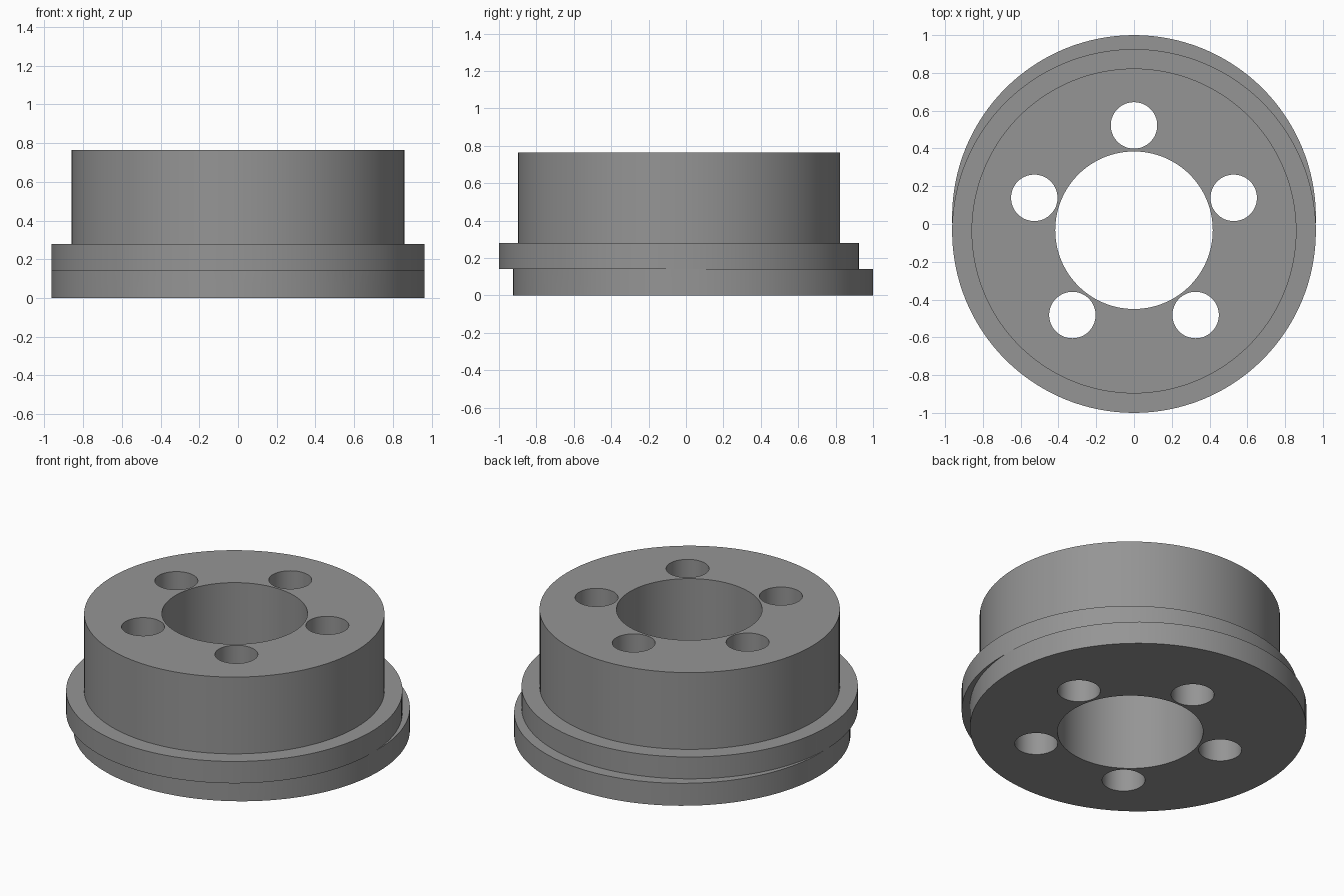
import bpy, bmesh, math

if "Cube" in bpy.data.objects:
    bpy.data.objects.remove(bpy.data.objects["Cube"])

OFF = 0.037          # the two flanges are shifted apart by this much each way
R_FLANGE, R_BOSS, R_BORE, R_BOLT = 0.963, 0.86, 0.417, 0.123
Z_STEP, Z_FLANGE, Z_TOP = 0.142, 0.28, 0.765

grey = bpy.data.materials.new("steel_grey")
grey.diffuse_color = (0.3, 0.3, 0.3, 1)
grey.use_nodes = True
grey.node_tree.nodes["Principled BSDF"].inputs["Base Color"].default_value = grey.diffuse_color


def lathe(name, profile, x=0, y=0, n=128):
    """Solid of revolution from (radius, height) points, closed with end caps."""
    bm = bmesh.new()
    rings = [[bm.verts.new((x + r * math.cos(2 * math.pi * i / n),
                            y + r * math.sin(2 * math.pi * i / n), z))
              for i in range(n)] for r, z in profile]
    for a, b in zip(rings, rings[1:]):
        for i in range(n):
            j = (i + 1) % n
            bm.faces.new((a[i], a[j], b[j], b[i]))
    bm.faces.new(rings[0][::-1])
    bm.faces.new(rings[-1])
    mesh = bpy.data.meshes.new(name)
    bm.to_mesh(mesh)
    bm.free()
    mesh.materials.append(grey)
    obj = bpy.data.objects.new(name, mesh)
    bpy.context.collection.objects.link(obj)
    return obj


def combine(target, tool, operation):
    """Apply a boolean and discard the tool."""
    mod = target.modifiers.new(operation.lower(), 'BOOLEAN')
    mod.operation, mod.object, mod.solver = operation, tool, 'EXACT'
    bpy.context.view_layer.objects.active = target
    bpy.ops.object.modifier_apply(modifier=mod.name)
    bpy.data.objects.remove(tool)


# Lower flange, shifted to the back
spacer = lathe("spacer_hub", [(R_FLANGE, 0), (R_FLANGE, Z_STEP)], y=OFF)

# Upper flange and boss, shifted to the front, rooted inside the lower flange
boss = lathe("upper_boss", [(R_BOSS, Z_STEP / 2), (R_BOSS, Z_STEP),
                            (R_FLANGE, Z_STEP), (R_FLANGE, Z_FLANGE),
                            (R_BOSS, Z_FLANGE), (R_BOSS, Z_TOP)], y=-OFF)
combine(spacer, boss, 'UNION')

# Centre bore and five bolt holes, concentric with the boss
CY = -0.033
combine(spacer, lathe("bore", [(R_BORE, -0.1), (R_BORE, 1)], y=CY), 'DIFFERENCE')
for k in range(5):
    a = math.radians(90 + 72 * k)
    hole = lathe("bolt_hole", [(R_BOLT, -0.1), (R_BOLT, 1)],
                 0.555 * math.cos(a), CY + 0.555 * math.sin(a), 64)
    combine(spacer, hole, 'DIFFERENCE')

# Smooth walls with crisp rims
bpy.ops.object.select_all(action='DESELECT')
spacer.select_set(True)
bpy.context.view_layer.objects.active = spacer
bpy.ops.object.shade_smooth_by_angle(angle=math.radians(30))
